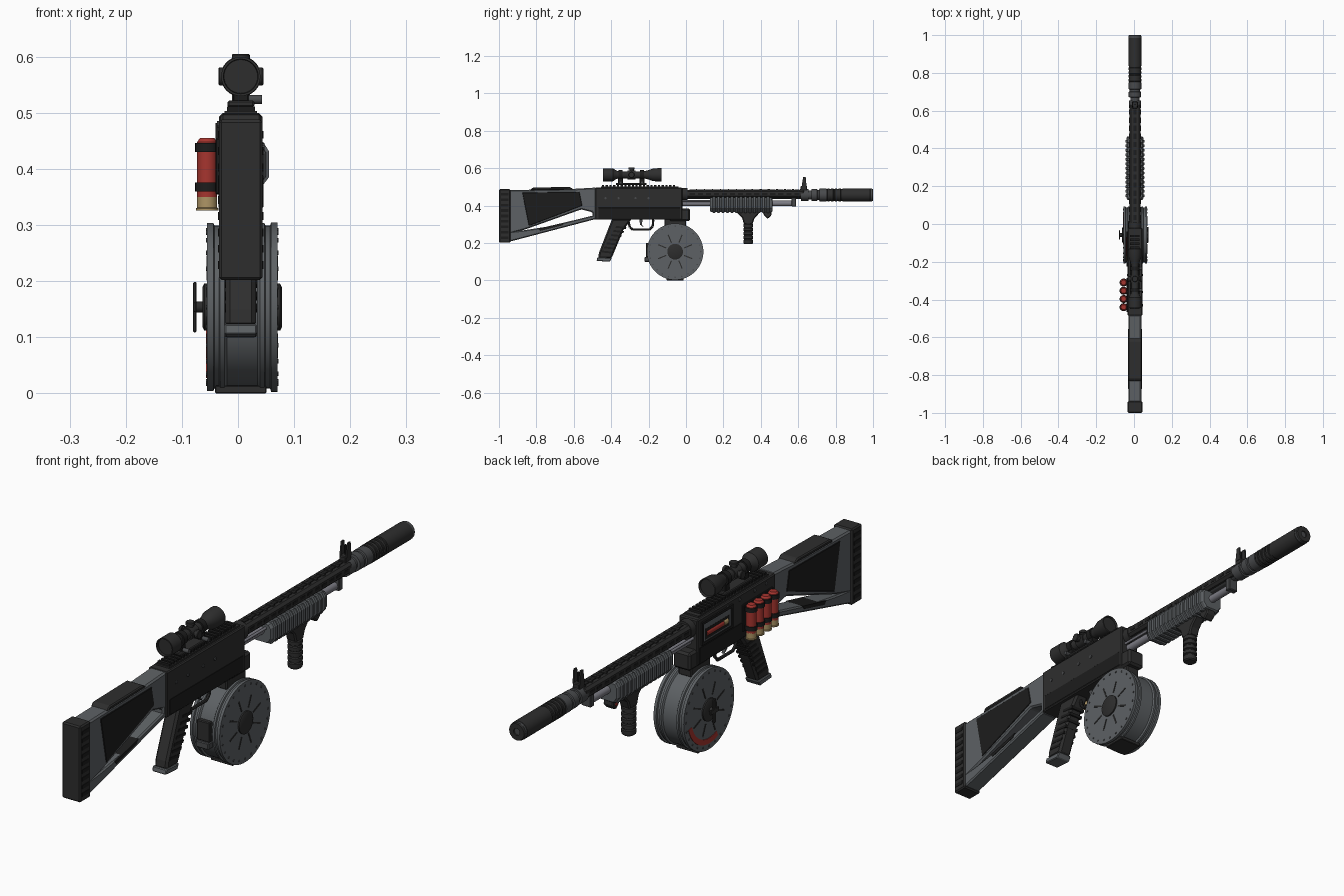
import bpy, bmesh, math
from mathutils import Vector, Matrix

if "Cube" in bpy.data.objects:
    bpy.data.objects.remove(bpy.data.objects["Cube"])


def material(name, r, g, b):
    m = bpy.data.materials.new(name)
    m.use_nodes = True
    m.diffuse_color = (r, g, b, 1)
    m.node_tree.nodes["Principled BSDF"].inputs["Base Color"].default_value = (r, g, b, 1)
    return m


BLACK = material("black rubber", .012, .012, .012)
DARK = material("dark metal", .027, .027, .027)
GREY = material("slate grey", .11, .12, .128)
MID = material("steel grey", .065, .068, .072)
ROD = material("bare steel", .2, .2, .23)
RED = material("shell red", .38, .035, .028)
BRASS = material("brass", .42, .3, .13)
CX = .005  # middle plane


def finish(name, bm, mat, bevel=0, smooth=False):
    bmesh.ops.recalc_face_normals(bm, faces=bm.faces)
    me = bpy.data.meshes.new(name)
    bm.to_mesh(me)
    bm.free()
    me.materials.append(mat)
    ob = bpy.data.objects.new(name, me)
    bpy.context.collection.objects.link(ob)
    if bevel:
        mod = ob.modifiers.new("bevel", "BEVEL")
        mod.width, mod.segments = bevel, 1
    if smooth:
        bpy.ops.object.select_all(action="DESELECT")
        ob.select_set(True)
        bpy.context.view_layer.objects.active = ob
        bpy.ops.object.shade_smooth_by_angle(angle=math.radians(35))
    return ob


def prism(name, mat, pts, half, bevel=0, x=CX):
    """Side profile in (y, z), extruded across x."""
    bm = bmesh.new()
    sides = [[bm.verts.new((x + s * half, y, z)) for y, z in pts] for s in (-1, 1)]
    for ring in sides:
        bm.faces.new(ring)
    n = len(pts)
    for i in range(n):
        j = (i + 1) % n
        bm.faces.new((sides[0][i], sides[0][j], sides[1][j], sides[1][i]))
    return finish(name, bm, mat, bevel)


def box(name, mat, y0, y1, z0, z1, half, bevel=0, x=CX):
    return prism(name, mat, [(y0, z0), (y1, z0), (y1, z1), (y0, z1)], half, bevel, x)


def lathe(name, mat, axis, origin, profile, sides=32):
    """Turned part: profile of (distance along axis, radius)."""
    bm = bmesh.new()
    turn = Vector((0, 0, 1)).rotation_difference(Vector(axis)).to_matrix().to_4x4()
    place = Matrix.Translation(origin) @ turn
    rings = []
    for d, r in profile:
        rings.append([bm.verts.new(place @ Vector((r * math.cos(a), r * math.sin(a), d)))
                      for a in (2 * math.pi * k / sides for k in range(sides))])
    for a, b in zip(rings, rings[1:]):
        for k in range(sides):
            j = (k + 1) % sides
            bm.faces.new((a[k], a[j], b[j], b[k]))
    bm.faces.new(rings[0])
    bm.faces.new(rings[-1])
    return finish(name, bm, mat, 0, True)


def rod(name, mat, axis, origin, length, r, sides=24):
    return lathe(name, mat, axis, origin, [(0, r), (length, r)], sides)


X, Y, Z = (1, 0, 0), (0, 1, 0), (0, 0, 1)

# Stock: frame around an open slot, inset panels, cheek rest, butt pad
prism("stock_upper", GREY, [(-.945, .483), (-.6, .49), (-.48, .497), (-.48, .325), (-.5, .325),
      (-.5, .365), (-.56, .38), (-.84, .28), (-.87, .27), (-.945, .25)], .034, .006)
prism("stock_lower_arm", GREY, [(-.945, .26), (-.87, .268), (-.74, .288), (-.485, .35),
      (-.485, .328), (-.945, .207)], .034, .005)
prism("stock_side_panel", BLACK, [(-.875, .47), (-.57, .474), (-.555, .4), (-.84, .292)], .0365, .002)
prism("stock_arm_panel", BLACK, [(-.78, .265), (-.66, .295), (-.65, .31), (-.79, .277)], .036)
prism("cheek_rest", DARK, [(-.835, .482), (-.82, .497), (-.62, .5), (-.6, .486)], .036, .004)
box("butt_pad", DARK, -1, -.938, .202, .488, .039, .005)
for i in range(9):
    box("butt_pad_rib", BLACK, -.99, -.95, .222 + i * .029, .236 + i * .029, .0405)

# Receiver and its details
box("receiver", DARK, -.485, -.02, .325, .497, .039, .004)
box("receiver_nose", DARK, -.09, .022, .318, .385, .036, .008)
box("receiver_lower_plate", BLACK, -.47, -.03, .33, .39, .04, .002)
for s in (-1, 1):
    for y in (-.43, -.36, -.27, -.2):
        rod("receiver_pin", MID, (s, 0, 0), (CX + s * .038, y, .44 if s > 0 else .48), .004, .006, 10)
box("top_rail", DARK, -.455, -.04, .495, .503, .029)
for i in range(20):
    box("top_rail_tooth", BLACK, -.45 + i * .02, -.438 + i * .02, .503, .511, .025)

# Ejection port on the -x side, with a shell inside
L = CX - .039
box("port_recess", GREY, -.215, -.05, .4, .475, .003, 0, L)
box("port_shadow", BLACK, -.205, -.06, .41, .45, .0035, 0, L)
for z in (.395, .472):
    box("port_frame", BLACK, -.225, -.04, z, z + .01, .006, 0, L)
for y in (-.225, -.05):
    box("port_frame_end", BLACK, y, y + .01, .395, .482, .006, 0, L)
rod("loaded_shell", RED, Y, (L + .003, -.17, .43), .1, .011)
rod("loaded_shell_base", BRASS, Y, (L + .003, -.195, .43), .025, .012)

# Side shell carrier
box("shell_carrier_plate", BLACK, -.465, -.285, .355, .455, .006, .002, L)
for i in range(4):
    at = (-.055, -.31 - i * .0435, 0)
    lathe("spare_shell", RED, Z, at, [(.35, .018), (.448, .018), (.455, .013)])
    lathe("spare_shell_base", BRASS, Z, at, [(.326, .02), (.33, .02), (.331, .018), (.353, .018)])
    for z in (.36, .43):
        rod("shell_clip", BLACK, Z, (at[0], at[1], z), .016, .0212)

# Pistol grip and trigger
prism("pistol_grip", DARK, [(-.395, .33), (-.29, .33), (-.335, .27), (-.398, .118),
      (-.47, .118), (-.465, .15)], .027, .008)
prism("grip_base", GREY, [(-.478, .105), (-.408, .1), (-.396, .12), (-.474, .124)], .029, .003)
for i in range(7):
    y, z = -.452 + i * .0125, .15 + i * .022
    prism("grip_rib", BLACK, [(y, z), (y + .055, z - .006), (y + .058, z + .004), (y + .003, z + .01)], .0285)
guard = [(-.31, .325), (-.3, .285), (-.285, .272), (-.195, .272), (-.178, .29), (-.175, .325)]
for (y0, z0), (y1, z1) in zip(guard, guard[1:]):
    d = Vector((0, y1 - y0, z1 - z0))
    rod("trigger_guard", DARK, d.normalized(), (CX, y0, z0), d.length, .006, 8)
prism("trigger", MID, [(-.25, .325), (-.232, .325), (-.236, .3), (-.226, .284), (-.245, .298)], .006)

# Drum magazine
DY, DZ = -.058, .154
drum = (0, DY, DZ)
lathe("drum_body", GREY, X, drum, [(-.055, .138), (-.055, .15), (-.044, .15), (-.042, .145),
      (-.034, .145), (-.032, .15), (-.024, .15), (-.02, .144), (.035, .144), (.039, .15),
      (.047, .15), (.049, .145), (.057, .145), (.059, .151), (.07, .151), (.07, .138)], 64)
for k in range(24):
    a = k * math.pi / 12
    rod("drum_rim_bolt", MID, X, (-.057, DY + .137 * math.cos(a), DZ + .137 * math.sin(a)), .129, .004, 8)
for s, x in ((1, .07), (-1, -.055)):
    ax = (s, 0, 0)
    lathe("drum_hub", DARK, ax, (x, DY, DZ), [(-.002, .042), (.005, .042), (.008, .036)])
    for k in range(8):
        a = k * math.pi / 4 + math.pi / 8
        c, n = Vector((0, math.cos(a), math.sin(a))), Vector((0, -math.sin(a), math.cos(a)))
        quad = [c * r + n * w for r, w in ((.052, -.003), (.098, -.003), (.098, .003), (.052, .003))]
        prism("drum_spoke_slot", DARK, [(DY + p.y, DZ + p.z) for p in quad], .0015, 0, x)
arc = [math.radians(-15 - 9 * k) for k in range(12)]
band = [(DY + r * math.cos(a), DZ + r * math.sin(a))
        for r, seq in ((.127, arc), (.107, arc[::-1])) for a in seq]
prism("drum_red_arc", RED, band, .002, 0, -.055)
rod("winder_stem", DARK, (-1, 0, 0), (-.058, DY, DZ), .02, .01)
for a in (0, math.pi / 2):
    c, n = Vector((0, math.cos(a), math.sin(a))), Vector((0, -math.sin(a), math.cos(a)))
    h = .045 if a else .025
    quad = [c * r + n * w for r, w in ((-h, -.009), (h, -.009), (h, .009), (-h, .009))]
    prism("winder_key", DARK, [(DY + p.y, DZ + p.z) for p in quad], .003, .002, -.077)
box("drum_foot", DARK, -.103, -.013, 0, .014, .046, .002)
box("drum_neck", DARK, -.115, .0, .285, .33, .028, .004)
box("drum_rear_latch", MID, -.222, -.195, .1, .125, .027, .003)
box("drum_rear_block", DARK, -.215, -.195, .125, .2, .027, .003)

# Barrel, heat shield and tubes
rod("barrel", MID, Y, (CX, -.03, .457), .72, .02)
prism("heat_shield", DARK, [(-.02, .442), (.635, .442), (.635, .484), (-.02, .484)], .03, .009)
for i in range(14):
    y = .02 + i * .043
    for s in (-1, 1):
        box("shield_side_slot", BLACK, y, y + .028, .458, .468, .001, 0, CX + s * .03)
    box("shield_top_slot", BLACK, y, y + .028, .483, .4865, .008)
    box("shield_top_tooth", DARK, y + .03, y + .041, .48, .489, .015)
rod("shield_collar", DARK, Y, (CX, -.022, .46), .03, .034)
rod("tube_magazine", ROD, Y, (CX, -.03, .412), .61, .015)
for s in (-1, 1):
    rod("action_bar", ROD, Y, (CX + s * .02, -.03, .425), .46, .005, 12)
box("tube_bracket", MID, .565, .588, .395, .448, .02, .003)

# Ribbed pump fore-end
bm = bmesh.new()
section = [(-.05, .385), (-.032, .362), (.032, .362), (.05, .385), (.05, .432), (.04, .448), (-.04, .448), (-.05, .432)]
steps = [(.128, .8), (.135, .88)]
for i in range(13):
    y = .142 + i * .024
    steps += [(y, .9), (y + .002, 1), (y + .014, 1), (y + .016, .9)]
steps += [(.458, .88), (.463, .8)]
rings = [[bm.verts.new((CX + x * k, y, .405 + (z - .405) * k)) for x, z in section] for y, k in steps]
for a, b in zip(rings, rings[1:]):
    for k in range(8):
        j = (k + 1) % 8
        bm.faces.new((a[k], a[j], b[j], b[k]))
bm.faces.new(rings[0])
bm.faces.new(rings[-1])
finish("pump_fore_end", bm, GREY)

# Vertical fore grip and light under the pump
prism("fore_grip_mount", DARK, [(.265, .37), (.4, .37), (.365, .33), (.355, .3), (.31, .3), (.3, .335)], .021, .005)
ribs = [(0, .02), (.004, .025)]
for i in range(5):
    z = .008 + i * .021
    ribs += [(z, .026), (z + .013, .026), (z + .016, .022), (z + .019, .022)]
lathe("fore_grip", DARK, Z, (CX, .333, .195), ribs, 20)
prism("hand_stop", DARK, [(.405, .372), (.455, .372), (.458, .35), (.437, .33), (.42, .345)], .02, .004)
rod("hand_stop_button", RED, (-1, 0, 0), (CX - .018, .437, .352), .006, .006, 12)

# Front sight
rod("sight_clamp", MID, Y, (CX, .615, .457), .04, .031)
box("sight_base", DARK, .612, .648, .48, .505, .014, .003)
for s in (-1, 1):
    prism("sight_wing", DARK, [(.618, .5), (.645, .5), (.64, .553), (.626, .553)], .003, 0, CX + s * .013)
rod("sight_post", BLACK, Z, (CX, .632, .5), .042, .003, 8)

# Muzzle adapter and suppressor
prof = [(.64, .024), (.67, .024), (.672, .033), (.70, .033), (.702, .028), (.712, .028), (.714, .034), (.75, .034)]
lathe("muzzle_adapter", MID, Y, (CX, 0, .457), prof)
prof = [(.75, .031)]
for i in range(4):
    y = .755 + i * .02
    prof += [(y, .031), (y + .001, .035), (y + .012, .035), (y + .013, .031)]
prof += [(.836, .031), (.837, .035), (.985, .035), (.987, .033), (.997, .033), (1, .031), (1, .013), (.97, .012)]
lathe("suppressor", DARK, Y, (CX, 0, .457), prof)
lathe("suppressor_end_ring", MID, Y, (CX, 0, .457), [(.986, .034), (.994, .034)])

# Telescopic sight
SZ = .565
lathe("scope_body", DARK, Y, (CX, 0, SZ), [(-.437, .03), (-.445, .031), (-.445, .035), (-.39, .035), (-.375, .024),
      (-.36, .019), (-.225, .019), (-.2, .025), (-.175, .034), (-.132, .036), (-.13, .033), (-.138, .031)])
for y in (-.35, -.235):
    rod("scope_ring", BLACK, Y, (CX, y - .011, SZ), .022, .025)
    box("scope_ring_foot", BLACK, y - .013, y + .013, .515, .55, .014, .002)
    rod("scope_clamp_bolt", MID, X, (CX, y, .524), .038, .008, 12)
box("scope_mount", DARK, -.375, -.21, .51, .522, .024, .003)
rod("scope_turret_hub", DARK, Y, (CX, -.312, SZ), .042, .024)
for axis in (X, (-1, 0, 0), Z):
    lathe("scope_turret", DARK, axis, (CX, -.291, SZ),
          [(.015, .012), (.028, .012), (.029, .016), (.038, .016), (.04, .014)], 20)
